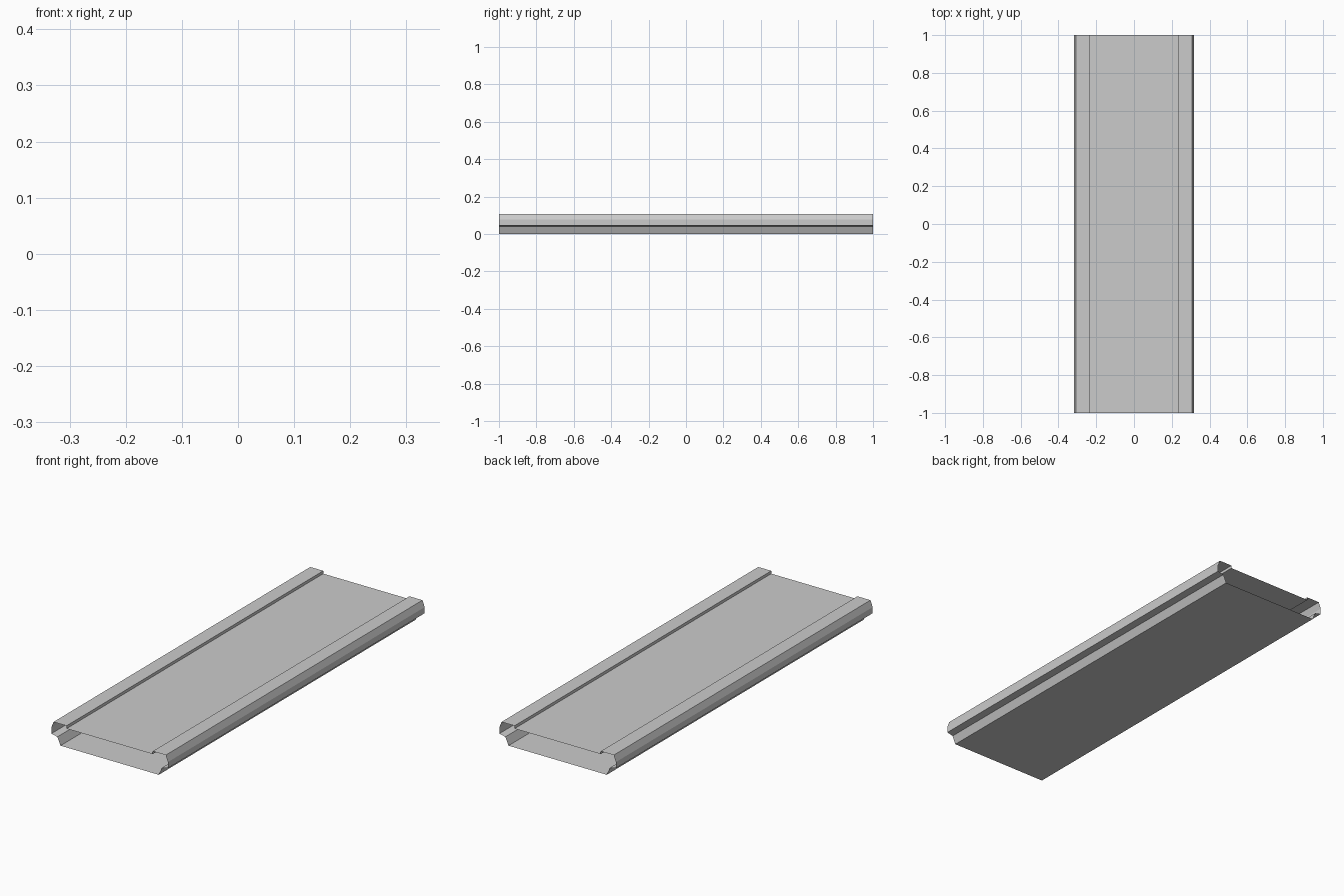
import bpy
import bmesh

if "Cube" in bpy.data.objects:
    bpy.data.objects.remove(bpy.data.objects["Cube"])

# Half cross-section (x, z), from the recessed top plate round to the base
HALF = [(0.235, 0.093), (0.235, 0.107), (0.306, 0.107), (0.318, 0.076),
        (0.318, 0.046), (0.285, 0.039), (0.268, 0.0)]
LENGTH = 2.0


def extruded_shell(name, points, length):
    """Closed profile in xz swept along y, left open at both ends."""
    bm = bmesh.new()
    verts = [bm.verts.new((x, -length / 2, z)) for x, z in points]
    edges = [bm.edges.new((a, b)) for a, b in zip(verts, verts[1:] + verts[:1])]
    swept = bmesh.ops.extrude_edge_only(bm, edges=edges)["geom"]
    bmesh.ops.translate(bm, vec=(0, length, 0),
                        verts=[g for g in swept if isinstance(g, bmesh.types.BMVert)])
    bmesh.ops.recalc_face_normals(bm, faces=bm.faces)
    mesh = bpy.data.meshes.new(name)
    bm.to_mesh(mesh)
    bm.free()
    obj = bpy.data.objects.new(name, mesh)
    bpy.context.collection.objects.link(obj)
    return obj


# Hollow plank: right half of the profile plus its mirror image
profile = HALF + [(-x, z) for x, z in reversed(HALF)]
extruded_shell("hollow_plank", profile, LENGTH)
